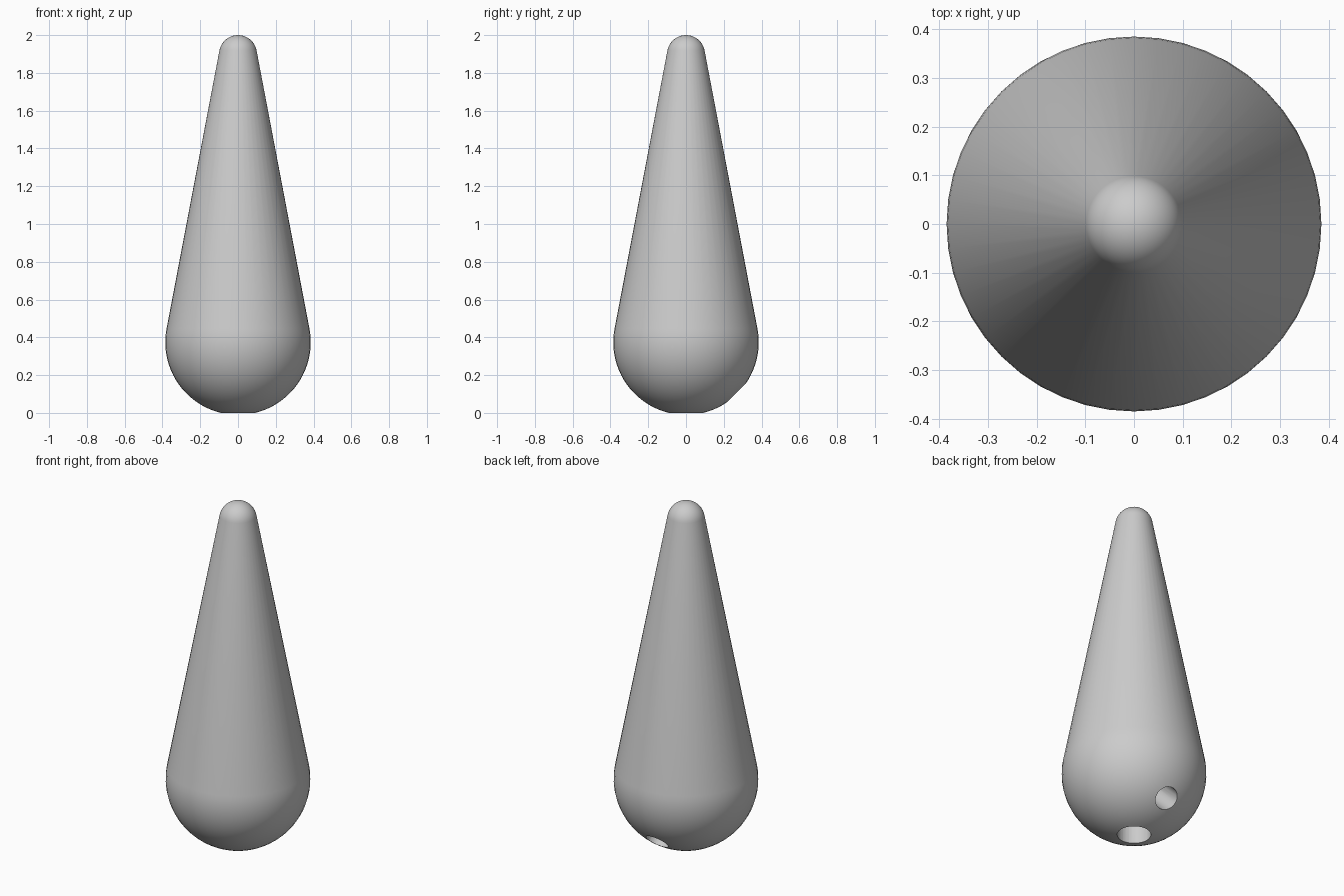
import bpy, bmesh, math
from mathutils import Vector, Matrix

cube = bpy.data.objects.get("Cube")
if cube:
    bpy.data.objects.remove(cube, do_unlink=True)

SIDES = 48
R_BULB, R_TIP = 0.385, 0.1
R_BASE, R_SIDE = 0.09, 0.065
Z_BULB = math.sqrt(R_BULB ** 2 - R_BASE ** 2)   # base hole rim rests on the floor
Z_TIP = 2 - R_TIP
TILT = math.asin((R_BULB - R_TIP) / (Z_TIP - Z_BULB))

grey = bpy.data.materials.new("plain grey")
grey.use_nodes = True
colour = (0.6, 0.6, 0.6, 1)
grey.diffuse_color = colour
grey.node_tree.nodes["Principled BSDF"].inputs["Base Color"].default_value = colour


def make_object(name, bm):
    mesh = bpy.data.meshes.new(name)
    bm.to_mesh(mesh)
    bm.free()
    mesh.materials.append(grey)
    obj = bpy.data.objects.new(name, mesh)
    bpy.context.collection.objects.link(obj)
    return obj


def arc(radius, z, start, end, steps):
    angles = [start + (end - start) * i / steps for i in range(steps + 1)]
    return [(radius * math.cos(a), z + radius * math.sin(a)) for a in angles]


# Teardrop body: round bulb, tangent cone and round tip, spun about z
profile = arc(R_BULB, Z_BULB, -math.pi / 2, TILT, 24)
profile += arc(R_TIP, Z_TIP, TILT, math.pi / 2, 12)
bm = bmesh.new()
verts = [bm.verts.new((r, 0, z)) for r, z in profile]
edges = [bm.edges.new(pair) for pair in zip(verts, verts[1:])]
bmesh.ops.spin(bm, geom=verts + edges, cent=(0, 0, 0), axis=(0, 0, 1),
               angle=math.tau, steps=SIDES, use_merge=True)
bmesh.ops.remove_doubles(bm, verts=bm.verts, dist=0.0001)
bmesh.ops.recalc_face_normals(bm, faces=bm.faces)
body = make_object("teardrop_body", bm)


# Two bores from the bulb centre: straight down, and down towards the back
def cut_bore(name, radius, direction):
    direction = Vector(direction).normalized()
    length = 0.5
    centre = Vector((0, 0, Z_BULB)) + direction * length / 2
    bm = bmesh.new()
    turn = direction.to_track_quat('Z', 'Y').to_matrix().to_4x4()
    bmesh.ops.create_cone(bm, cap_ends=True, segments=32, radius1=radius,
                          radius2=radius, depth=length,
                          matrix=Matrix.Translation(centre) @ turn)
    cutter = make_object(name, bm)
    cutter.hide_render = True
    mod = body.modifiers.new(name, 'BOOLEAN')
    mod.operation = 'DIFFERENCE'
    mod.solver = 'EXACT'
    mod.object = cutter
    bpy.context.view_layer.objects.active = body
    bpy.ops.object.modifier_apply(modifier=mod.name)
    bpy.data.objects.remove(cutter, do_unlink=True)


cut_bore("base_bore", R_BASE, (0, 0, -1))
cut_bore("back_bore", R_SIDE, (0, 1, -1))

# Smooth sides with crisp hole rims
bpy.ops.object.select_all(action='DESELECT')
body.select_set(True)
bpy.context.view_layer.objects.active = body
bpy.ops.object.shade_smooth_by_angle(angle=math.radians(30))
